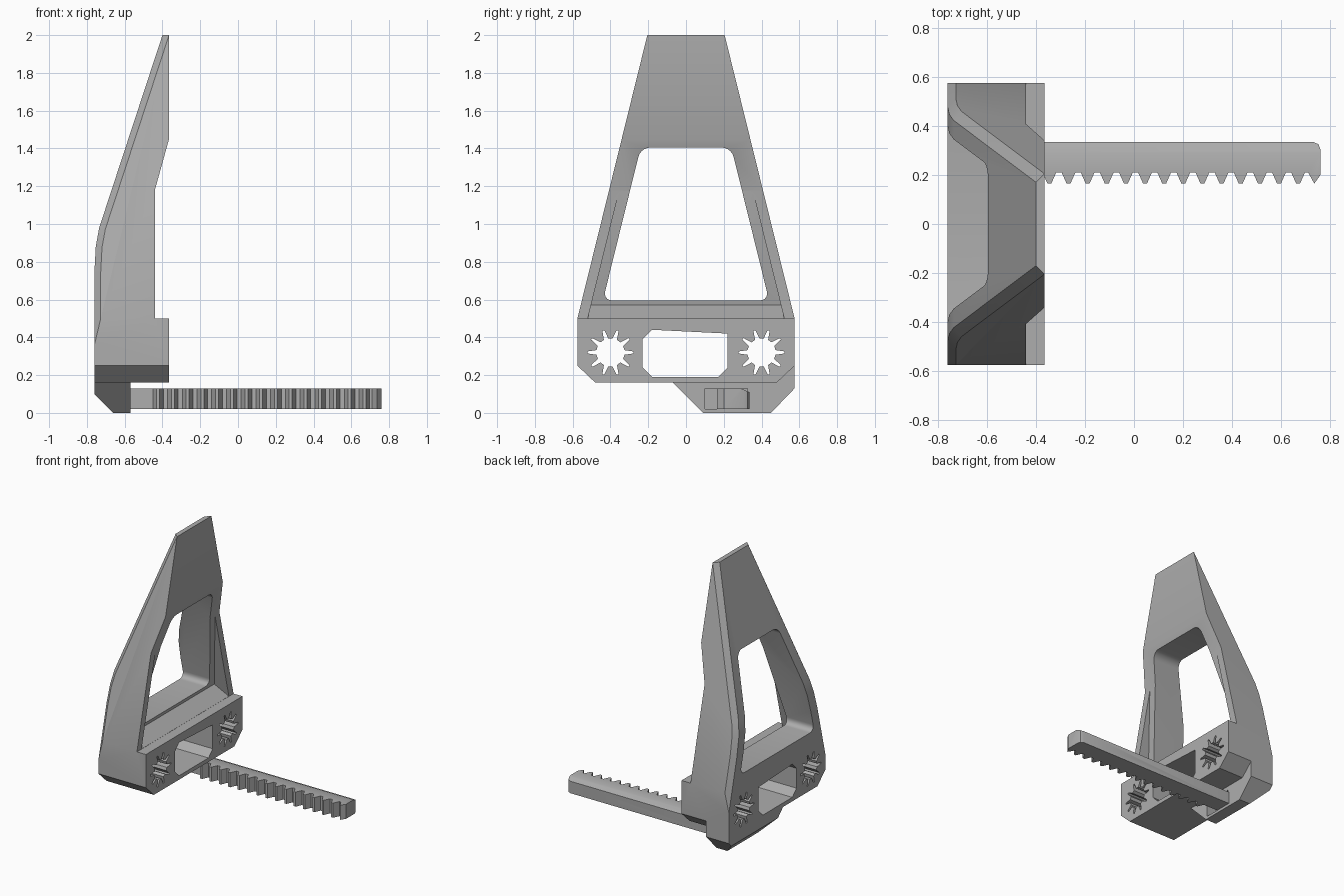
import bpy, bmesh, math
from mathutils import Vector

cube = bpy.data.objects.get("Cube")
if cube:
    bpy.data.objects.remove(cube, do_unlink=True)

grey = bpy.data.materials.new("plain_grey")
grey.use_nodes = True
colour = (0.42, 0.42, 0.42, 1)
grey.diffuse_color = colour
grey.node_tree.nodes["Principled BSDF"].inputs["Base Color"].default_value = colour


def prism(name, pts, axis, lo, hi, radius=0):
    """Extrude a 2D outline along x, y or z, optionally rounding its corners."""
    place = {"x": lambda a, b, t: (t, a, b),
             "y": lambda a, b, t: (a, t, b),
             "z": lambda a, b, t: (a, b, t)}[axis]
    bm = bmesh.new()
    low = [bm.verts.new(place(a, b, lo)) for a, b in pts]
    high = [bm.verts.new(place(a, b, hi)) for a, b in pts]
    bm.faces.new(low)
    bm.faces.new(high)
    sides = []
    n = len(pts)
    for i in range(n):
        j = (i + 1) % n
        bm.faces.new((low[i], low[j], high[j], high[i]))
        sides.append(bm.edges.get((low[i], high[i])))
    bmesh.ops.recalc_face_normals(bm, faces=bm.faces)
    if radius:
        bmesh.ops.bevel(bm, geom=sides, offset=radius, segments=5,
                        profile=0.5, affect='EDGES')
    mesh = bpy.data.meshes.new(name)
    bm.to_mesh(mesh)
    bm.free()
    mesh.materials.append(grey)
    obj = bpy.data.objects.new(name, mesh)
    bpy.context.collection.objects.link(obj)
    return obj


def combine(obj, tool, operation):
    """Apply a boolean and drop the tool."""
    mod = obj.modifiers.new("cut", 'BOOLEAN')
    mod.object, mod.operation, mod.solver = tool, operation, 'EXACT'
    bpy.context.view_layer.objects.active = obj
    bpy.ops.object.modifier_apply(modifier=mod.name)
    bpy.data.objects.remove(tool, do_unlink=True)


def mirrored(half):
    return half + [(-a, b) for a, b in reversed(half)]


# Tapered frame with a lug under one end, trimmed to its side profile
frame = prism("frame", mirrored([(0.48, 0.16), (0.575, 0.25), (0.575, 0.5), (0.18, 2.1)]),
              "x", -0.9, -0.3)
lug = prism("lug", [(-0.07, 0.16), (0.09, 0), (0.45, 0), (0.575, 0.13), (0.575, 0.3), (-0.07, 0.3)],
            "x", -0.9, -0.57)
combine(frame, lug, 'UNION')
side_profile = [(-0.365, -0.1), (-0.365, 0.5), (-0.44, 0.5), (-0.44, 1.18), (-0.365, 1.45),
                (-0.365, 2), (-0.4, 2), (-0.735, 0.98), (-0.753, 0.88), (-0.76, 0.75),
                (-0.76, 0.1), (-0.66, 0), (-0.66, -0.1)]
combine(frame, prism("side_trim", side_profile, "y", -1, 1), 'INTERSECT')

# Chamfer along the sloping rear edges
bm = bmesh.new()
bm.from_mesh(frame.data)
bmesh.ops.dissolve_limit(bm, angle_limit=0.01, verts=bm.verts, edges=bm.edges)
rear = []
for e in bm.edges:
    if len(e.link_faces) == 2 and min(v.co.z for v in e.verts) > 0.49:
        f, g = sorted(e.link_faces, key=lambda face: face.normal.x)
        if f.normal.x < -0.7 and abs(g.normal.y) > 0.7:
            rear.append(e)
bmesh.ops.bevel(bm, geom=rear, offset=0.035, segments=1, affect='EDGES', clamp_overlap=True)
bm.to_mesh(frame.data)
bm.free()

# Large window and the shallow wedge recess in front of it
combine(frame, prism("window", mirrored([(0.44, 0.595), (0.24, 1.405)]), "x", -1, 0, 0.05),
        'DIFFERENCE')
recess = prism("recess", mirrored([(0.52, 0.5), (0.35, 1.19)]), "x", -0.6, -0.3)
wedge = prism("wedge", [(-0.4, 0.501), (-0.44, 0.501), (-0.55, 0.57), (-0.44, 1.17), (-0.4, 1.17)],
              "y", -1, 1)
combine(recess, wedge, 'INTERSECT')
combine(frame, recess, 'DIFFERENCE')

# Centre slot and two toothed sockets
slot = [(-0.23, 0.24), (-0.18, 0.19), (0.17, 0.19), (0.22, 0.24),
        (0.22, 0.42), (-0.18, 0.44), (-0.23, 0.39)]
combine(frame, prism("slot", slot, "x", -1, 0), 'DIFFERENCE')
for side in (-1, 1):
    star = []
    for k in range(10):
        for shift, r in ((-0.26, 0.075), (-0.07, 0.122), (0.07, 0.122), (0.26, 0.075)):
            a = math.pi / 2 + (k + 0.5 + shift) * math.tau / 10
            star.append((side * 0.4 + r * math.cos(a), 0.32 + r * math.sin(a)))
    combine(frame, prism("socket", star, "x", -1, 0), 'DIFFERENCE')

# Pocket in the lug where the rack enters
pocket = prism("pocket", [(0.1, 0.02), (0.325, 0.02), (0.325, 0.13), (0.1, 0.13)],
               "x", -0.65, -0.5)
combine(frame, pocket, 'DIFFERENCE')

# Toothed rack
pitch = 0.078
outline = [(-0.66, 0.335), (-0.66, 0.21)]
for k in range(15):
    x = -0.423 + k * pitch
    outline += [(x - 0.028, 0.21), (x - 0.008, 0.165), (x + 0.008, 0.165), (x + 0.028, 0.21)]
outline += [(0.71, 0.21), (0.735, 0.165), (0.76, 0.2), (0.76, 0.305), (0.752, 0.325), (0.73, 0.335)]
rack = prism("rack", outline, "z", 0.02, 0.13)
trim = prism("rack_trim", [(0, 0), (0.335, 0), (0.335, 0.11), (0.29, 0.13), (0.29, 0.2), (0, 0.2)],
             "x", -1, 1)
combine(rack, trim, 'INTERSECT')

# Flat faces with soft shading only on the rounded corners
for obj in (frame, rack):
    bpy.ops.object.select_all(action='DESELECT')
    obj.select_set(True)
    bpy.context.view_layer.objects.active = obj
    bpy.ops.object.shade_smooth_by_angle(angle=math.radians(25))
